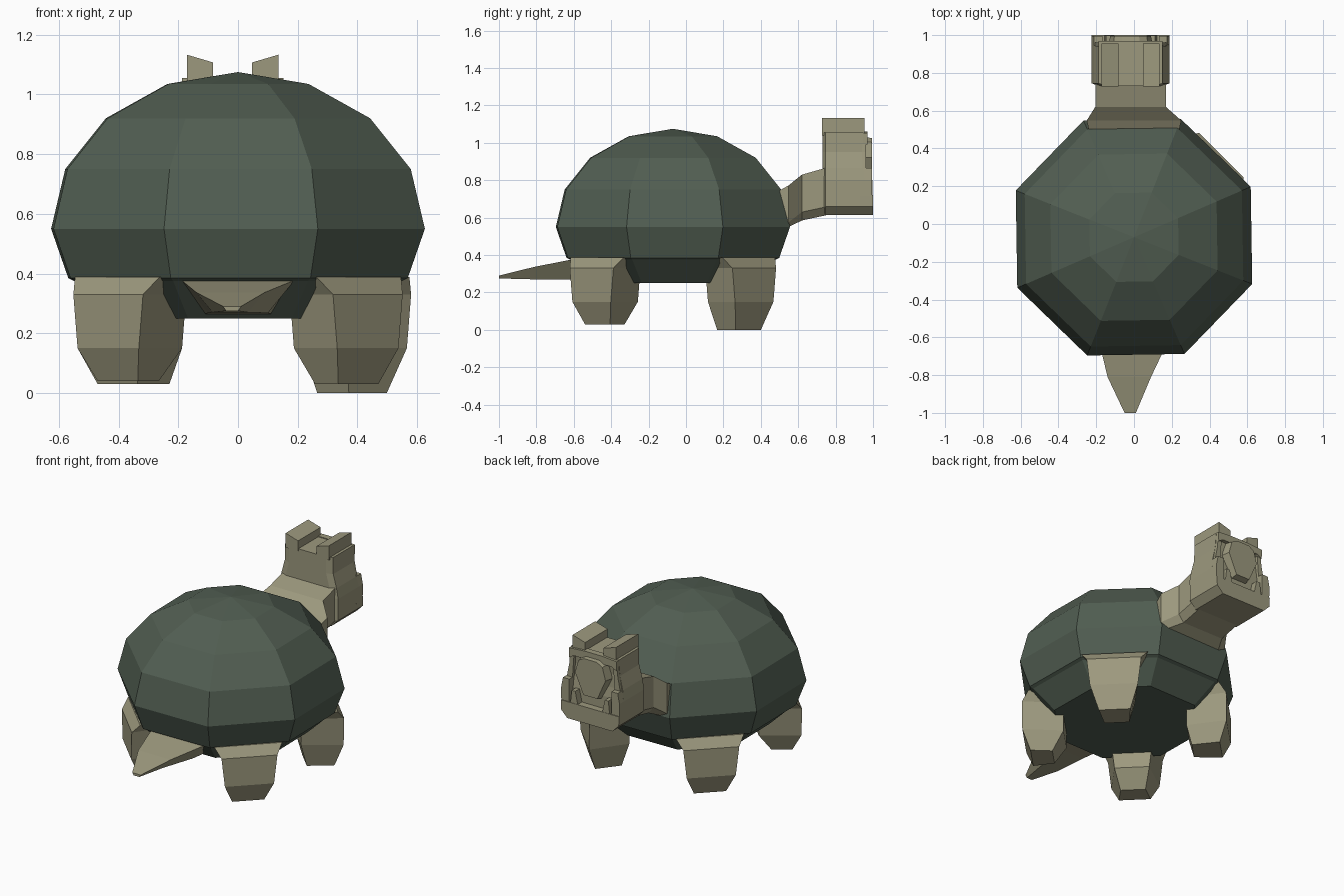
import bpy, bmesh, math
from mathutils import Matrix

cube = bpy.data.objects.get("Cube")
if cube:
    bpy.data.objects.remove(cube, do_unlink=True)


def material(name, rgb):
    m = bpy.data.materials.new(name)
    m.use_nodes = True
    col = (*rgb, 1.0)
    m.diffuse_color = col
    bsdf = next(n for n in m.node_tree.nodes if n.type == 'BSDF_PRINCIPLED')
    bsdf.inputs["Base Color"].default_value = col
    bsdf.inputs["Roughness"].default_value = 0.8
    return m


SHELL = material("dark_green_shell", (0.083, 0.112, 0.084))
SKIN = material("olive_skin", (0.335, 0.318, 0.208))


def loft(name, rings, mat, matrix=None):
    """Bridge equal-length rings of points into a closed flat-shaded solid."""
    bm = bmesh.new()
    loops = [[bm.verts.new(p) for p in ring] for ring in rings]
    n = len(loops[0])
    for a, b in zip(loops, loops[1:]):
        for i in range(n):
            j = (i + 1) % n
            bm.faces.new((a[i], a[j], b[j], b[i]))
    bm.faces.new(loops[0])
    bm.faces.new(loops[-1])
    bmesh.ops.remove_doubles(bm, verts=bm.verts, dist=1e-4)
    bmesh.ops.recalc_face_normals(bm, faces=bm.faces)
    if matrix:
        bm.transform(matrix)
    me = bpy.data.meshes.new(name)
    bm.to_mesh(me)
    bm.free()
    me.materials.append(mat)
    ob = bpy.data.objects.new(name, me)
    bpy.context.collection.objects.link(ob)
    return ob


HX = -0.018  # the head sits slightly off centre


def plate(name, outline, y0, y1, bevel=1.0):
    """Extrude an (x, z) outline forward, optionally shrinking the front."""
    mx = sum(x for x, _ in outline) / len(outline)
    mz = sum(z for _, z in outline) / len(outline)
    return loft(name, [[(HX + x, y0, z) for x, z in outline],
                       [(HX + mx + (x - mx) * bevel, y1, mz + (z - mz) * bevel)
                        for x, z in outline]], SKIN)


def mirrored(half):
    return half + [(-x, z) for x, z in reversed(half)]


# Shell: eight-sided dome with a narrow lip and a tapering belly
CY = -0.07
shell_profile = [(0.42, 0.25), (0.545, 0.375), (0.565, 0.385), (0.622, 0.55),
                 (0.575, 0.75), (0.44, 0.92), (0.235, 1.035), (0.00001, 1.075)]
shell_rings = []
for r, z in shell_profile:
    rv = r / math.cos(math.pi / 8)
    shell_rings.append([(rv * math.cos(math.radians(23.4 + 45 * i)),
                         CY + rv * math.sin(math.radians(23.4 + 45 * i)), z)
                        for i in range(8)])
loft("shell", shell_rings, SHELL)

# Legs: tapered blocks under the diagonal shell sides, narrower on the inside
# name, direction, foot height, foot inner distance, outward and sideways shift
legs = [("front_left_leg", 45, 0.0, 0.41, 0.02, -0.02),
        ("front_right_leg", 135, 0.03, 0.40, 0.0, 0.0),
        ("rear_right_leg", 225, 0.04, 0.45, 0.0, 0.0),
        ("rear_left_leg", 315, 0.03, 0.44, 0.0, 0.0)]
for name, angle, foot, foot_in, out, side in legs:
    # outer half width, inner half width, inner distance, outer distance, height
    sections = [(0.20, 0.14, 0.375, 0.572, 0.388), (0.165, 0.125, 0.37, 0.615, 0.33),
                (0.145, 0.105, 0.37, 0.615, 0.15), (0.095, 0.075, foot_in, 0.57, foot)]
    leg_rings = [[(a, -wi, z), (b, -wo, z), (b, wo, z), (a, wi, z)]
                 for wo, wi, a, b, z in sections]
    loft(name, leg_rings, SKIN, Matrix.Translation((0, CY, 0))
         @ Matrix.Rotation(math.radians(angle), 4, 'Z')
         @ Matrix.Translation((out, side, 0)))

# Tail: flat-topped wedge narrowing to a blunt tip
tail = [(-0.50, 0.0, 0.20, 0.11, 0.39, 0.265), (-0.60, 0.0, 0.19, 0.10, 0.378, 0.268),
        (-0.81, -0.025, 0.115, 0.06, 0.337, 0.27), (-1.0, -0.02, 0.03, 0.02, 0.29, 0.275)]
loft("tail", [[(c - t, y, zt), (c + t, y, zt), (c + b, y, zb), (c - b, y, zb)]
              for y, c, t, b, zt, zb in tail], SKIN)

# Neck: rises from the front shell side, chamfered below
neck = [(0.50, 0.0, 0.24, 0.745, 0.57, 0.55), (0.548, 0.0, 0.25, 0.772, 0.575, 0.55),
        (0.62, HX, 0.187, 0.83, 0.63, 0.585), (0.76, HX, 0.187, 0.87, 0.66, 0.615)]
loft("neck", [[(c - w, y, zt), (c + w, y, zt), (c + w, y, zl),
               (c + w * 0.8, y, zb), (c - w * 0.8, y, zb), (c - w, y, zl)]
              for y, c, w, zt, zl, zb in neck], SKIN)

# Head: block that widens toward the jaw, with clipped corners
head = [(0.615, 0.16, 0.945), (0.66, 0.205, 0.955), (0.80, 0.207, 0.955),
        (0.865, 0.195, 0.945), (0.95, 0.172, 0.94), (1.055, 0.17, 0.95)]
loft("head", [[(HX - w, 0.745, z), (HX - w + 0.04, 0.73, z), (HX + w - 0.04, 0.73, z),
               (HX + w, 0.745, z), (HX + w, b, z), (HX - w, b, z)]
              for z, w, b in head], SKIN)

# Face: arched brow, tapering snout and broad chin
plate("brow", mirrored([(0.135, 1.01), (0.168, 0.99), (0.17, 1.052), (0.06, 1.06)]),
      0.93, 0.97)
plate("snout", mirrored([(0.055, 0.775), (0.12, 0.92), (0.095, 1.01), (0.05, 1.035)]),
      0.93, 0.995, bevel=0.9)
plate("chin", mirrored([(0.16, 0.615), (0.205, 0.66), (0.206, 0.72)]), 0.93, 1.0)
for side, s in (("left", 1), ("right", -1)):
    # Jaw sides, tusks, cheek rims and ear blocks
    plate(side + "_jaw_side", [(s * 0.15, 0.715), (s * 0.206, 0.715), (s * 0.207, 0.80),
                               (s * 0.194, 0.865), (s * 0.15, 0.865)], 0.93, 0.995)
    plate(side + "_tusk", [(s * 0.085, 0.71), (s * 0.14, 0.71), (s * 0.13, 0.80),
                           (s * 0.105, 0.80)], 0.93, 0.998)
    plate(side + "_cheek_rim", [(s * 0.15, 0.86), (s * 0.19, 0.86), (s * 0.172, 0.95),
                                (s * 0.168, 1.0), (s * 0.14, 1.0)], 0.93, 0.962)
    plate(side + "_ear_block", [(s * 0.065, 1.04), (s * 0.153, 1.04), (s * 0.153, 1.133),
                                (s * 0.065, 1.107)], 0.727, 0.955)
